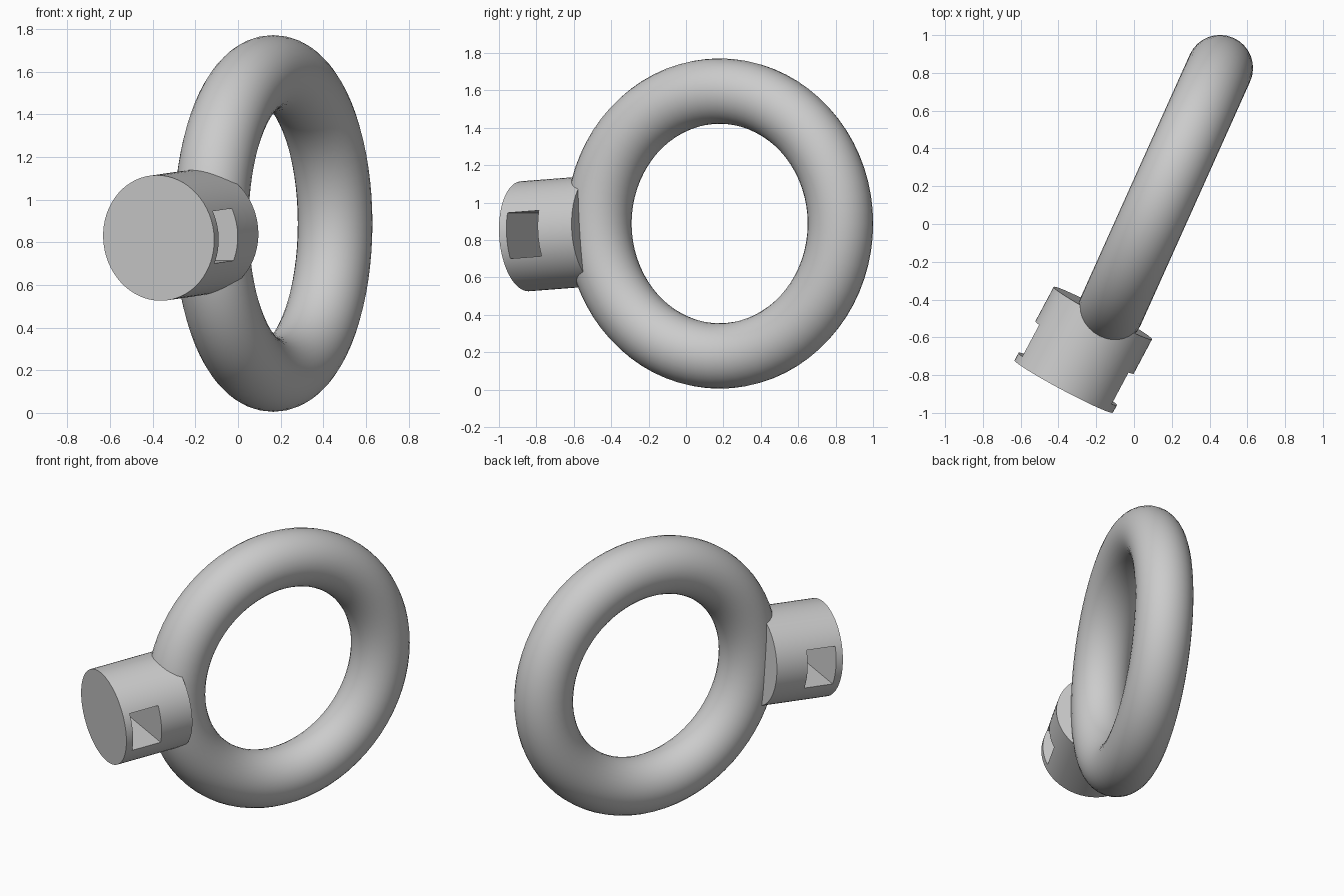
import bpy
import math
from mathutils import Matrix, Vector

cube = bpy.data.objects.get("Cube")
if cube:
    bpy.data.objects.remove(cube, do_unlink=True)

# Single grey finish
grey = bpy.data.materials.new("grey")
grey.use_nodes = True
colour = (0.6, 0.6, 0.6, 1)
grey.diffuse_color = colour
grey.node_tree.nodes["Principled BSDF"].inputs["Base Color"].default_value = colour


def finish(name):
    obj = bpy.context.object
    obj.name = name
    obj.data.materials.append(grey)
    return obj


def frame(origin, axis):
    """Matrix whose z follows the axis and whose x lies level."""
    z = axis.normalized()
    x = z.cross(Vector((0, 0, 1))).normalized()
    y = z.cross(x)
    return Matrix.Translation(origin) @ Matrix((x, y, z)).transposed().to_4x4()


# Upright ring, turned about the vertical
bpy.ops.mesh.primitive_torus_add(
    major_segments=72, minor_segments=32, major_radius=0.708, minor_radius=0.175)
ring = finish("ring")
ring.matrix_world = (Matrix.Translation((0.165, 0.18, 0.888))
                     @ Matrix.Rotation(math.radians(65.8), 4, "Z")
                     @ Matrix.Rotation(math.radians(90), 4, "X"))
bpy.ops.object.shade_smooth()

# Slightly tilted shank that meets the ring
front = Vector((-0.372, -0.86, 0.82))
back = Vector((-0.165, -0.472, 0.85))
axis = back - front
bpy.ops.mesh.primitive_cylinder_add(vertices=64, radius=0.295, depth=axis.length)
shank = finish("shank")
shank.matrix_world = frame((front + back) / 2, axis)

# Square cross hole through the shank
bpy.ops.mesh.primitive_cube_add(size=1)
cutter = finish("hole_cutter")
cutter.hide_render = True
cutter.matrix_world = (frame(front + axis.normalized() * 0.14, axis)
                       @ Matrix.Diagonal((1, 0.245, 0.19, 1)))

bpy.context.view_layer.objects.active = shank
cut = shank.modifiers.new("cross_hole", "BOOLEAN")
cut.operation = "DIFFERENCE"
cut.solver = "EXACT"
cut.object = cutter
bpy.ops.object.modifier_apply(modifier=cut.name)
bpy.data.objects.remove(cutter, do_unlink=True)

bpy.ops.object.select_all(action="DESELECT")
shank.select_set(True)
bpy.context.view_layer.objects.active = shank
bpy.ops.object.shade_smooth_by_angle(angle=math.radians(30))
